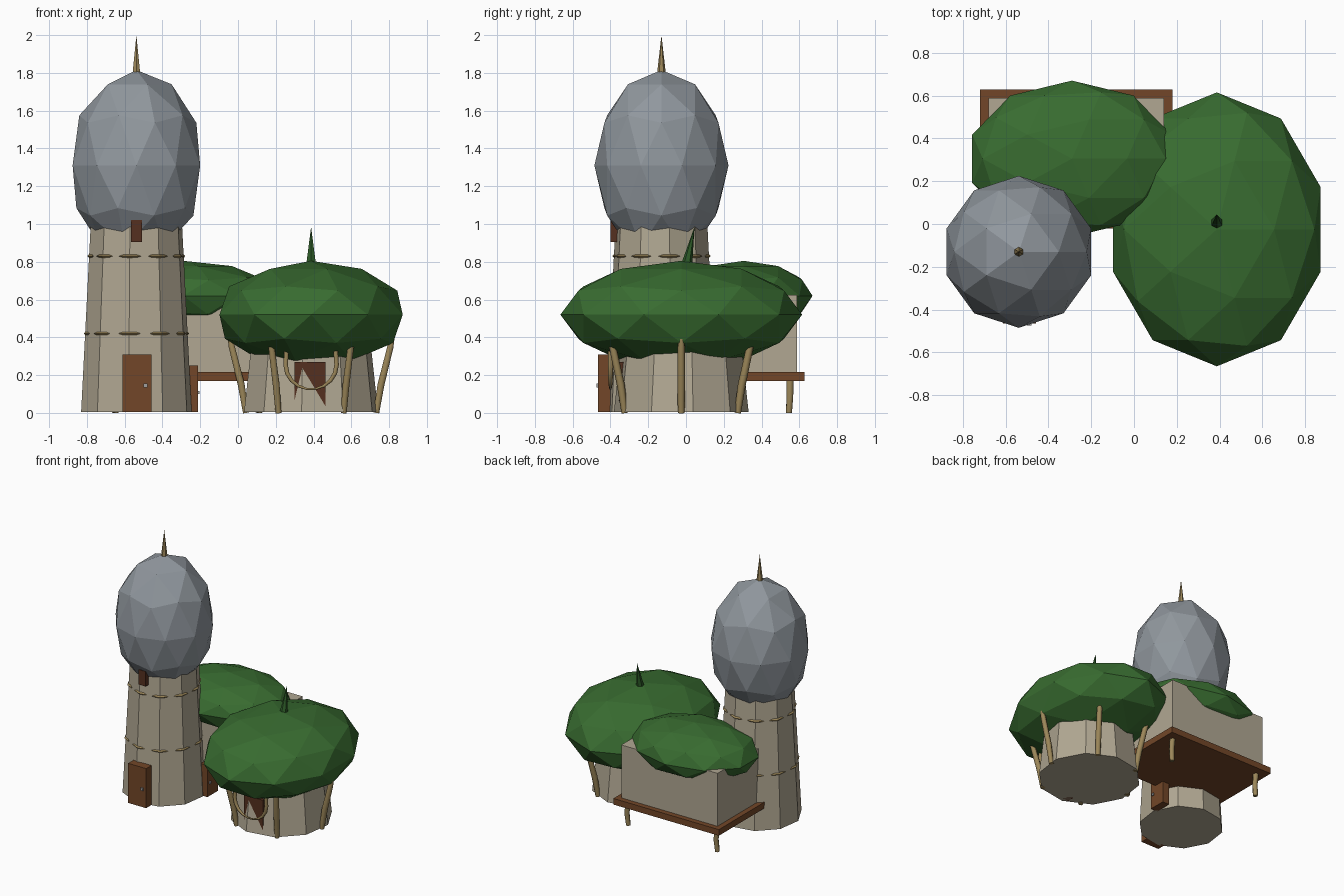
import bpy, bmesh, math
from mathutils import Vector, Matrix

cube = bpy.data.objects.get("Cube")
if cube:
    bpy.data.objects.remove(cube, do_unlink=True)


def material(name, rgb):
    m = bpy.data.materials.new(name)
    m.use_nodes = True
    m.diffuse_color = (*rgb, 1)
    m.node_tree.nodes["Principled BSDF"].inputs["Base Color"].default_value = (*rgb, 1)
    return m


plaster = material("plaster", (0.44, 0.39, 0.29))
stone = material("dome_grey", (0.28, 0.31, 0.34))
leaf = material("leaf_green", (0.04, 0.15, 0.03))
dark_leaf = material("stem_green", (0.025, 0.1, 0.02))
wood = material("wood_brown", (0.17, 0.062, 0.021))
dark_wood = material("dark_wood", (0.09, 0.03, 0.014))
horn = material("horn_tan", (0.33, 0.24, 0.1))
metal = material("knob_grey", (0.35, 0.35, 0.35))


def finish(name, bm, mat):
    mesh = bpy.data.meshes.new(name)
    bm.to_mesh(mesh)
    bm.free()
    mesh.materials.append(mat)
    ob = bpy.data.objects.new(name, mesh)
    bpy.context.collection.objects.link(ob)
    return ob


def box(name, low, high, mat, turn=0):
    low, high = Vector(low), Vector(high)
    bm = bmesh.new()
    bmesh.ops.create_cube(bm, size=1, matrix=Matrix.Diagonal((*(high - low), 1)))
    ob = finish(name, bm, mat)
    ob.location = (low + high) / 2
    ob.rotation_euler.z = turn
    return ob


def cone(name, base, r1, r2, height, sides, mat, turn=0, lean=0):
    bm = bmesh.new()
    bmesh.ops.create_cone(bm, cap_ends=True, segments=sides, radius1=r1, radius2=r2, depth=height,
                          matrix=Matrix.Rotation(turn, 4, "Z"))
    for v in bm.verts:
        v.co.z += height / 2
        v.co.y += lean * v.co.z / height
    ob = finish(name, bm, mat)
    ob.location = base
    return ob


def blob(name, center, radii, mat):
    bm = bmesh.new()
    bmesh.ops.create_icosphere(bm, subdivisions=2, radius=1, matrix=Matrix.Diagonal((*radii, 1)))
    ob = finish(name, bm, mat)
    ob.location = center
    return ob


def tube(name, points, radii, depth, mat):
    cu = bpy.data.curves.new(name, "CURVE")
    cu.dimensions = "3D"
    cu.bevel_depth = depth
    cu.bevel_resolution = 1
    cu.use_fill_caps = True
    sp = cu.splines.new("POLY")
    sp.points.add(len(points) - 1)
    for p, co, r in zip(sp.points, points, radii):
        p.co = (*co, 1)
        p.radius = r
    cu.materials.append(mat)
    ob = bpy.data.objects.new(name, cu)
    bpy.context.collection.objects.link(ob)
    return ob


# Tower with dome and spire
TX, TY = -0.538, -0.13
FACET = math.radians(28)
cone("tower_wall", (TX, TY, 0.005), 0.297, 0.243, 1.04, 10, plaster, FACET)
blob("tower_dome", (TX, TY, 1.31), (0.355, 0.355, 0.505), stone)
cone("tower_spire", (TX, TY, 1.79), 0.024, 0, 0.21, 6, horn)

# Two rings of diamond studs, one stud per tower facet
for ring, z in enumerate((0.42, 0.83)):
    r = (0.297 - 0.052 * z) * math.cos(math.pi / 10) + 0.002
    for i in range(10):
        a = FACET + math.radians(18 + 36 * i)
        bm = bmesh.new()
        for sign in (-1, 1):
            bmesh.ops.create_cone(bm, segments=4, radius1=1, radius2=0, depth=1,
                                  matrix=Matrix.Diagonal((1, 1, sign, 1)) @ Matrix.Translation((0, 0, 0.5)))
        bmesh.ops.remove_doubles(bm, verts=bm.verts, dist=0.001)
        bmesh.ops.recalc_face_normals(bm, faces=bm.faces)
        bmesh.ops.scale(bm, vec=(0.02, 0.06, 0.02), verts=bm.verts)
        stud = finish(f"stud_{ring}_{i}", bm, horn)
        stud.location = (TX + r * math.cos(a), TY + r * math.sin(a), z)
        stud.rotation_euler.z = a

# Tower openings
box("tower_door", (-0.612, -0.465, 0.005), (-0.458, -0.4, 0.31), wood)
box("tower_door_knob", (-0.5, -0.475, 0.135), (-0.48, -0.46, 0.155), metal)
box("tower_window", (-0.567, -0.4, 0.905), (-0.507, -0.35, 1.02), dark_wood)
box("side_door", (-0.27, -0.07, 0.005), (-0.212, 0.06, 0.25), wood)
box("side_door_knob", (-0.215, -0.05, 0.1), (-0.203, -0.033, 0.117), metal)

# Raised hall on a deck
box("deck", (-0.72, -0.02, 0.17), (0.18, 0.628, 0.217), wood)
box("hall_wall", (-0.68, 0.02, 0.217), (0.14, 0.588, 0.625), plaster)
blob("hall_roof", (-0.29, 0.305, 0.62), (0.49, 0.365, 0.185), leaf)
for i, x in enumerate((-0.65, 0.11)):
    tube(f"deck_post_{i}", [(x, 0.545, 0.0), (x + 0.008, 0.55, 0.09), (x, 0.55, 0.18)],
         (0.9, 1, 1.1), 0.02, horn)

# Round hut
HX, HY = 0.387, -0.025
cone("hut_wall", (HX, HY, 0.005), 0.36, 0.305, 0.5, 10, plaster, FACET)
blob("hut_roof", (HX, HY, 0.52), (0.51, 0.64, 0.285), leaf)
cone("hut_roof_stem", (HX, 0.0, 0.77), 0.032, 0, 0.215, 6, dark_leaf, lean=0.045)
box("hut_door", (0.3, -0.356, 0.005), (0.462, -0.3, 0.27), dark_wood)

# Leaning tusks around the hut
for i in range(6):
    a = math.radians(60 * i)
    c, s = math.cos(a), math.sin(a)
    path = [(HX + r * c, HY + r * s, z) for r, z in ((0.345, 0), (0.37, 0.15), (0.42, 0.35), (0.445, 0.45))]
    tube(f"tusk_{i}", path, (0.85, 1, 0.9, 0.15), 0.021, horn)

# Hanging loop over the hut door, thick at the ends
arc = [math.radians(180 + 20 * i) for i in range(10)]
points = [(HX - 0.13, -0.4, 0.33)] + [(HX + 0.135 * math.cos(t), -0.4, 0.255 + 0.13 * math.sin(t)) for t in arc]
points.append((HX + 0.13, -0.4, 0.33))
widths = [1] + [0.3 + 0.7 * abs(math.cos(t)) for t in arc] + [1]
tube("door_loop", points, widths, 0.014, horn)
